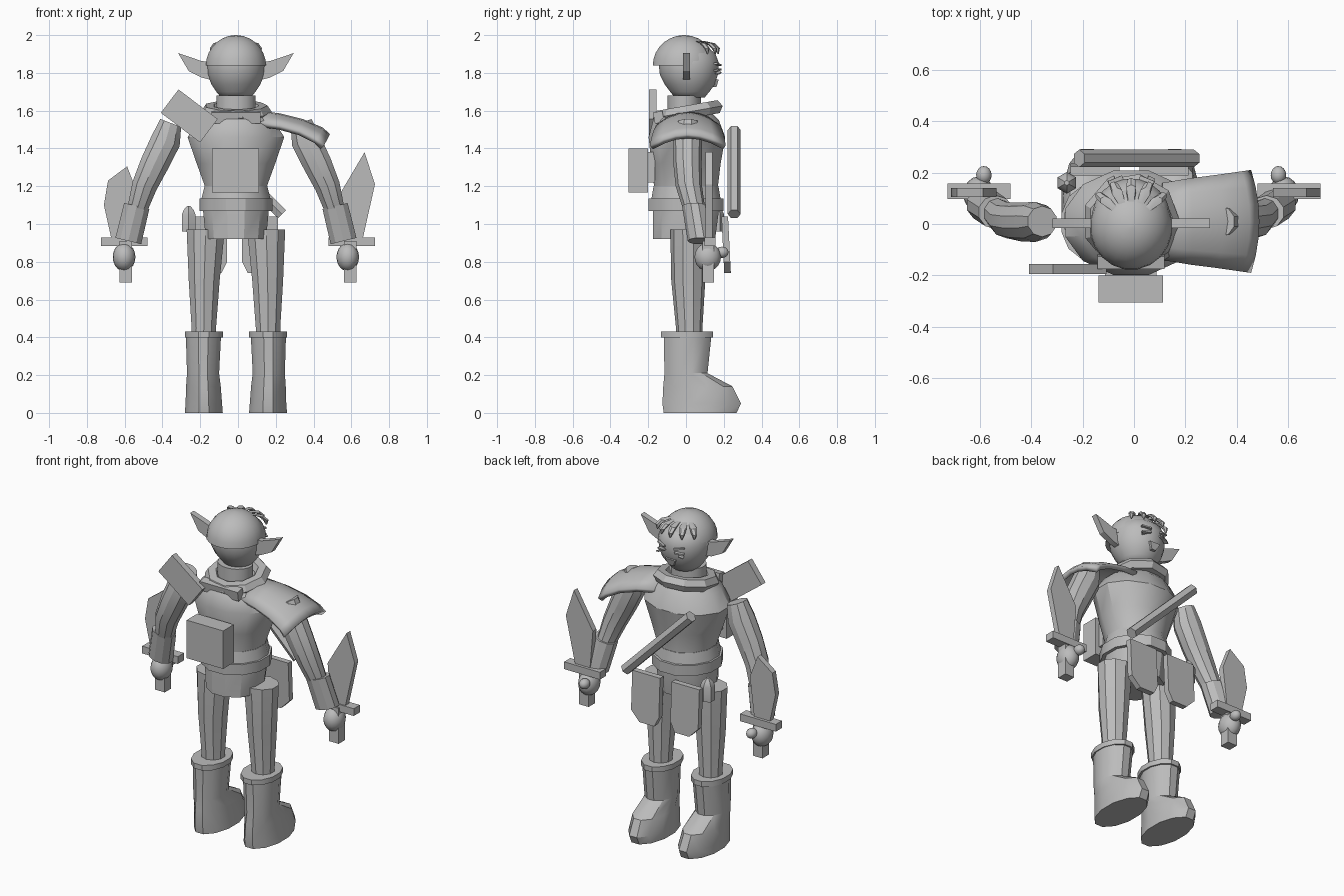
import bpy, bmesh, math
from mathutils import Matrix, Vector

if "Cube" in bpy.data.objects:
    bpy.data.objects.remove(bpy.data.objects["Cube"])

CX = -0.011  # body centre line
grey = bpy.data.materials.new("plain grey")
grey.use_nodes = True
grey.diffuse_color = (0.5, 0.5, 0.5, 1)
grey.node_tree.nodes["Principled BSDF"].inputs["Base Color"].default_value = (0.5, 0.5, 0.5, 1)


def finish(name, bm, angle=30):
    bmesh.ops.recalc_face_normals(bm, faces=bm.faces[:])
    me = bpy.data.meshes.new(name)
    bm.to_mesh(me)
    bm.free()
    me.materials.append(grey)
    ob = bpy.data.objects.new(name, me)
    bpy.context.collection.objects.link(ob)
    bpy.ops.object.select_all(action="DESELECT")
    ob.select_set(True)
    bpy.context.view_layer.objects.active = ob
    bpy.ops.object.shade_smooth_by_angle(angle=math.radians(angle))
    return ob


def loft(name, rings, n=12, side=1, tilt=0, angle=30):
    """Skin elliptical rings (x, y, z, x radius, y radius)."""
    bm = bmesh.new()
    loops = []
    for x, y, z, rx, ry in rings:
        loop = []
        for i in range(n):
            a = math.tau * (i + 0.5) / n
            u, v = rx * math.cos(a), ry * math.sin(a)
            loop.append(bm.verts.new((CX + side * (x + u * math.cos(tilt)), y + v, z + u * math.sin(tilt))))
        loops.append(loop)
    for a, b in zip(loops, loops[1:]):
        for i in range(n):
            j = (i + 1) % n
            bm.faces.new((a[i], a[j], b[j], b[i]))
    bm.faces.new(loops[0])
    bm.faces.new(loops[-1])
    return finish(name, bm, angle)


def box(name, loc, size, rot=(0, 0, 0)):
    bm = bmesh.new()
    bmesh.ops.create_cube(bm, size=1)
    m = Matrix.Translation(loc)
    for axis, r in zip("XYZ", rot):
        m = m @ Matrix.Rotation(math.radians(r), 4, axis)
    bm.transform(m @ Matrix.Diagonal((*size, 1)))
    return finish(name, bm)


def plate(name, outline, y, thick, side=1, lean=0, x0=0, angle=30):
    """Extrude an x-z outline along y; lean shifts y with height."""
    bm = bmesh.new()
    top = max(z for x, z in outline)
    vs = [bm.verts.new((x0 + side * x, y - thick / 2 + lean * (top - z), z)) for x, z in outline]
    f = bm.faces.new(vs)
    r = bmesh.ops.extrude_face_region(bm, geom=[f])
    bmesh.ops.translate(bm, vec=(0, thick, 0), verts=[v for v in r["geom"] if isinstance(v, bmesh.types.BMVert)])
    return finish(name, bm, angle)


def ball(name, loc, radii):
    bm = bmesh.new()
    bmesh.ops.create_uvsphere(bm, u_segments=16, v_segments=10, radius=1)
    bm.transform(Matrix.Translation(loc) @ Matrix.Diagonal((*radii, 1)))
    return finish(name, bm, 60)


# Torso, belt and neck
loft("torso", [(0, -0.01, 0.92, 0.165, 0.17), (0, 0, 1.07, 0.18, 0.18), (0, 0, 1.2, 0.17, 0.175),
               (0, 0, 1.32, 0.215, 0.19), (0, 0.005, 1.46, 0.265, 0.21),
               (0, 0, 1.55, 0.205, 0.18), (0, 0, 1.6, 0.13, 0.13)])
loft("belt", [(0, 0, 1.07, 0.2, 0.205), (0, 0, 1.135, 0.2, 0.205)])
loft("tunic_waist", [(0, 0, 1.13, 0.19, 0.19), (0, 0, 1.2, 0.172, 0.178)])
loft("neck", [(0, -0.01, 1.55, 0.105, 0.09), (0, -0.01, 1.68, 0.105, 0.09)], 16)

# Tilted scarf collar
bm = bmesh.new()
secs, sides = 9, 6
tilt = Matrix.Rotation(math.radians(10), 3, "X")
grid = []
for i in range(secs):
    a = math.tau * i / secs
    row = []
    for j in range(sides):
        b = math.tau * j / sides
        r = 0.145 + 0.045 * math.cos(b)
        p = tilt @ Vector((r * math.cos(a), r * math.sin(a), 0.04 * math.sin(b)))
        row.append(bm.verts.new(p + Vector((CX, 0.01, 1.593))))
    grid.append(row)
for i in range(secs):
    for j in range(sides):
        k, m = (i + 1) % secs, (j + 1) % sides
        bm.faces.new((grid[i][j], grid[k][j], grid[k][m], grid[i][m]))
finish("collar", bm)
box("collar_fold", (CX, -0.145, 1.565), (0.26, 0.05, 0.06), (10, 0, 0))

# Head and hair cap
loft("head", [(0, 0.02, 1.67, 0.08, 0.08), (0, 0.02, 1.7, 0.105, 0.105), (0, 0.02, 1.74, 0.132, 0.135),
              (0, 0.015, 1.79, 0.15, 0.155), (0, 0.015, 1.85, 0.155, 0.162), (0, 0.01, 1.9, 0.14, 0.148),
              (0, 0, 1.95, 0.1, 0.1)], 20, angle=60)
dome = []
for i in range(8):
    a = math.radians(i * 12.6)
    dome.append((0, -0.01, 1.838 + 0.162 * math.sin(a), 0.161 * math.cos(a), 0.168 * math.cos(a)))
loft("hair_cap", dome, 20, angle=50)

# Hair tufts across the forehead
for i in range(5):
    a = math.radians(90 + (i - 2) * 24)
    c, s = math.cos(a), math.sin(a)
    pts = [(0.09, 1.968, 0.014), (0.135, 1.957, 0.022), (0.165, 1.93, 0.018), (0.17, 1.9, 0.004)]
    loft("hair_tuft_%d" % (i + 1), [(r * c, r * s, z, w, w * 0.8) for r, z, w in pts], 6)

# Face: closed lids, brows and mouth
for side, word in ((1, "left"), (-1, "right")):
    box(word + "_eyelid", (CX + side * 0.06, 0.168, 1.815), (0.055, 0.02, 0.009), (0, side * 8, -side * 22))
    box(word + "_brow", (CX + side * 0.06, 0.168, 1.845), (0.06, 0.02, 0.009), (0, -side * 10, -side * 22))
    box(word + "_lash", (CX + side * 0.075, 0.17, 1.8), (0.03, 0.025, 0.006), (0, side * 20, -side * 25))
plate("mouth", [(-0.035, 1.765), (0.035, 1.765), (0.015, 1.725), (-0.015, 1.725)], 0.158, 0.03, lean=-0.3, x0=CX)

# Paired limbs
for side, word in ((1, "left"), (-1, "right")):
    plate(word + "_ear", [(0.14, 1.86), (0.18, 1.862), (0.306, 1.905), (0.25, 1.81), (0.18, 1.775), (0.14, 1.765)],
          0.003, 0.036, side, x0=CX)
    loft(word + "_leg", [(0.172, 0.017, 0.38, 0.068, 0.07), (0.17, 0.017, 0.45, 0.068, 0.07),
                         (0.168, 0.012, 0.7, 0.086, 0.09), (0.16, 0.012, 0.97, 0.106, 0.095)], 10, side)
    loft(word + "_boot", [(0.17, 0.075, 0, 0.104, 0.2), (0.17, 0.083, 0.05, 0.1, 0.215),
                          (0.172, 0.063, 0.14, 0.095, 0.19), (0.174, 0, 0.21, 0.088, 0.118),
                          (0.172, 0.008, 0.4, 0.096, 0.13)], 12, side)
    loft(word + "_boot_cuff", [(0.17, 0.005, 0.4, 0.104, 0.143), (0.17, 0.005, 0.432, 0.104, 0.143)], 12, side)
    loft(word + "_arm", [(0.345, 0.01, 1.535, 0.062, 0.06), (0.372, 0.008, 1.44, 0.083, 0.078),
                         (0.43, 0.008, 1.32, 0.08, 0.075), (0.485, 0.015, 1.2, 0.07, 0.07),
                         (0.525, 0.045, 1.07, 0.055, 0.058), (0.565, 0.08, 0.93, 0.05, 0.05)], 10, side, 0.36)
    loft(word + "_cuff", [(0.525, 0.045, 1.095, 0.072, 0.066), (0.57, 0.075, 0.91, 0.074, 0.066)], 10, side, 0.24)
    hx = CX + side * 0.592
    ball(word + "_hand", (hx, 0.115, 0.825), (0.06, 0.07, 0.075))
    ball(word + "_thumb", (hx - side * 0.02, 0.19, 0.85), (0.03, 0.035, 0.03))
    # Dagger hilt
    box(word + "_grip", (side * 0.595, 0.118, 0.8), (0.065, 0.062, 0.22))
    box(word + "_guard", (side * 0.602, 0.127, 0.907), (0.245, 0.06, 0.045))
    # Hanging front panel
    inner = 0.022 if side > 0 else 0.057
    plate(word + "_front_panel", [(inner, 1.04), (inner, 0.8), (inner + 0.03, 0.74), (inner + 0.13, 0.74),
                                  (inner + 0.19, 0.8), (inner + 0.19, 1.04)], 0.205, 0.035, side, 0.05)

# Blades
plate("left_blade", [(0.56, 0.92), (0.54, 1.16), (0.67, 1.38), (0.725, 1.21), (0.66, 0.92)], 0.122, 0.035)
plate("right_blade", [(-0.67, 0.92), (-0.71, 1.1), (-0.688, 1.23), (-0.587, 1.305),
                      (-0.535, 1.17), (-0.565, 0.92)], 0.122, 0.035)

# Curved cape over the left shoulder
bm = bmesh.new()
rows = []
for x, z, half, bulge in ((0.11, 1.6, 0.15, 0), (0.22, 1.585, 0.168, 0.006),
                          (0.33, 1.555, 0.182, 0.015), (0.42, 1.51, 0.195, 0.03), (0.455, 1.475, 0.2, 0.032)):
    row = []
    for i in range(7):
        t = (i - 3) / 3
        row.append(bm.verts.new((x + bulge * (1 - t * t), 0.01 + half * t, z - 0.06 * t * t)))
    rows.append(row)
for a, b in zip(rows, rows[1:]):
    for i in range(6):
        bm.faces.new((a[i], a[i + 1], b[i + 1], b[i]))
cape = finish("shoulder_cape", bm)
mod = cape.modifiers.new("thickness", "SOLIDIFY")
mod.thickness = 0.03
mod.offset = -1

# Carried gear: shoulder board, pack, diagonal staff and belt vial
box("shoulder_board", (-0.258, -0.175, 1.572), (0.26, 0.04, 0.155), (0, 37, 0))
box("back_pack", (-0.013, -0.253, 1.283), (0.25, 0.104, 0.235))
box("pack_mount", (-0.013, -0.195, 1.3), (0.2, 0.06, 0.16))
bm = bmesh.new()
bmesh.ops.create_cone(bm, cap_ends=True, segments=6, radius1=0.034, radius2=0.034, depth=0.63)
bm.transform(Matrix.Translation((0.01, 0.255, 1.275)) @ Matrix.Rotation(math.radians(-45), 4, "Y"))
finish("diagonal_staff", bm)
loft("belt_vial", [(-0.25, 0.16, 0.96, 0.04, 0.04), (-0.25, 0.16, 1.05, 0.042, 0.042),
                   (-0.25, 0.16, 1.075, 0.03, 0.03), (-0.25, 0.16, 1.095, 0.01, 0.01)], 6)
